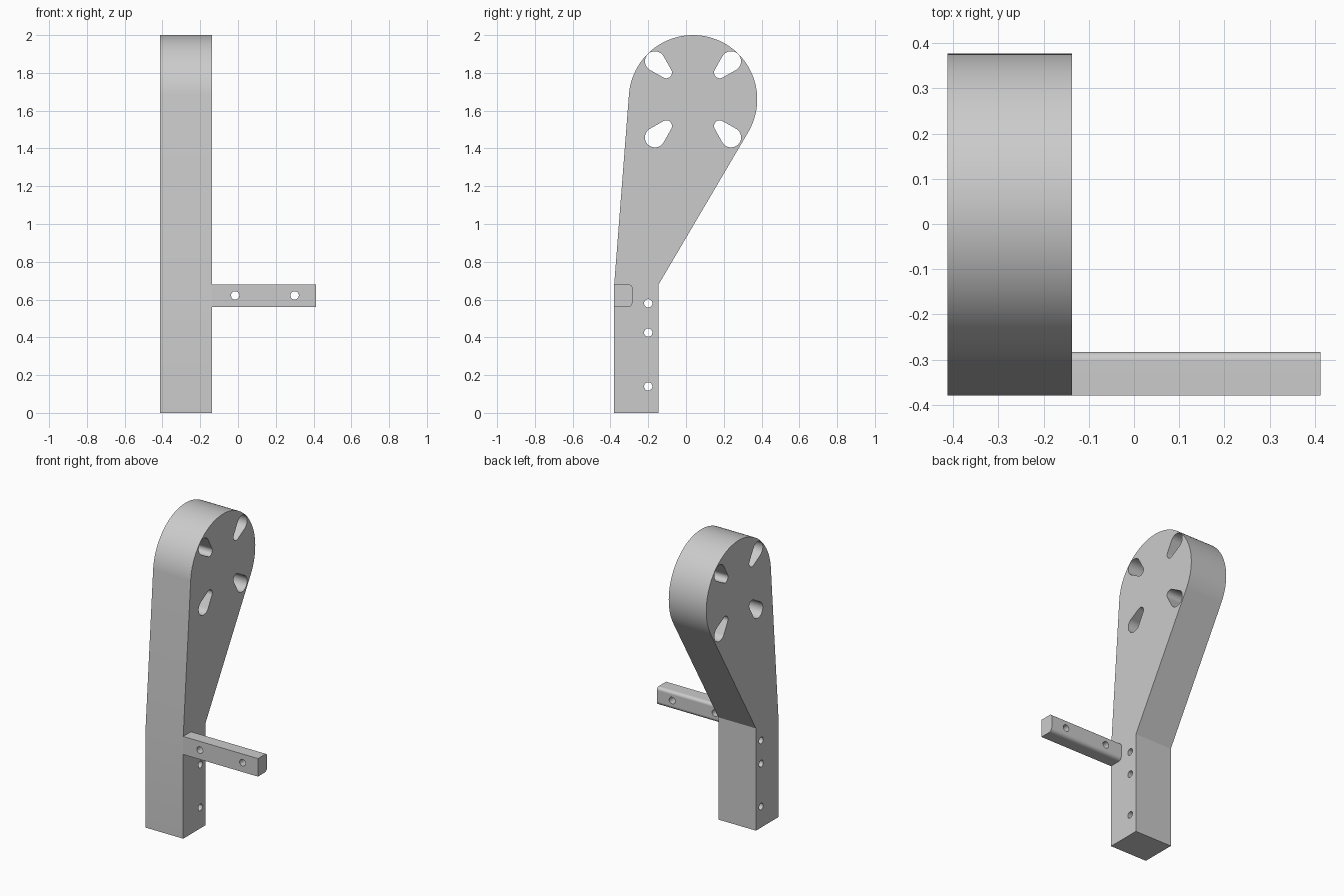
import bpy, bmesh
from math import sin, cos, asin, atan2, hypot, pi, radians
from mathutils import Vector

cube = bpy.data.objects.get("Cube")
if cube:
    bpy.data.objects.remove(cube, do_unlink=True)

grey = bpy.data.materials.new("plain grey")
grey.use_nodes = True
grey.diffuse_color = (0.6, 0.6, 0.6, 1)
grey.node_tree.nodes["Principled BSDF"].inputs["Base Color"].default_value = (0.6, 0.6, 0.6, 1)


def arc(cx, cy, r, start, end, steps):
    return [(cx + r * cos(start + (end - start) * i / steps),
             cy + r * sin(start + (end - start) * i / steps)) for i in range(steps + 1)]


def circle(cx, cy, r):
    return arc(cx, cy, r, 0, 2 * pi, 32)[:-1]


def prism(name, outline, axis, low, high):
    """Extrude a 2D outline along x (outline in y, z) or along y (outline in x, z)."""
    place = (lambda p: (low, *p)) if axis == "x" else (lambda p: (p[0], low, p[1]))
    bm = bmesh.new()
    face = bm.faces.new([bm.verts.new(place(p)) for p in outline])
    new = bmesh.ops.extrude_face_region(bm, geom=[face])["geom"]
    step = Vector((high - low, 0, 0) if axis == "x" else (0, high - low, 0))
    bmesh.ops.translate(bm, vec=step, verts=[v for v in new if isinstance(v, bmesh.types.BMVert)])
    bmesh.ops.recalc_face_normals(bm, faces=bm.faces)
    mesh = bpy.data.meshes.new(name)
    bm.to_mesh(mesh)
    bm.free()
    mesh.materials.append(grey)
    obj = bpy.data.objects.new(name, mesh)
    bpy.context.collection.objects.link(obj)
    return obj


def drill(obj, outlines, axis, low, high):
    """Cut every outline through the object, then smooth its round walls."""
    bpy.ops.object.select_all(action="DESELECT")
    bpy.context.view_layer.objects.active = obj
    obj.select_set(True)
    for outline in outlines:
        cutter = prism("hole_cutter", outline, axis, low, high)
        cutter.hide_render = True
        mod = obj.modifiers.new("hole", "BOOLEAN")
        mod.operation, mod.solver, mod.object = "DIFFERENCE", "EXACT", cutter
        bpy.ops.object.modifier_apply(modifier=mod.name)
        bpy.data.objects.remove(cutter, do_unlink=True)
    bpy.ops.object.shade_smooth_by_angle(angle=radians(30))
    obj.modifiers.new("flat walls", "WEIGHTED_NORMAL").keep_sharp = True


# Main arm: straight foot, flaring along tangents into a round head
FRONT, BACK, KINK = -0.38, -0.145, 0.68
HEAD_Y, HEAD_Z, HEAD_R = 0.037, 1.66, 0.34


def tangent_angle(y, side):
    dy, dz = HEAD_Y - y, HEAD_Z - KINK
    return atan2(dz, dy) + side * (asin(HEAD_R / hypot(dy, dz)) + pi / 2)


head = arc(HEAD_Y, HEAD_Z, HEAD_R, tangent_angle(BACK, -1), tangent_angle(FRONT, 1), 72)
outline = [(FRONT, 0), (BACK, 0), (BACK, KINK)] + head + [(FRONT, KINK)]
arm = prism("main_arm", outline, "x", -0.413, -0.137)


# Tapered slots on the diagonals of the head, wide end outward
def tapered_slot(angle, inner=0.2, outer=0.285, small=0.03, big=0.053):
    lean = asin((big - small) / (outer - inner))
    spread = pi / 2 + lean

    def end(dist, r, a, b):
        return arc(HEAD_Y + dist * cos(angle), HEAD_Z + dist * sin(angle),
                   r, angle + a, angle + b, 20)
    return end(outer, big, -spread, spread) + end(inner, small, spread, 2 * pi - spread)


holes = [tapered_slot(pi / 4 + i * pi / 2) for i in range(4)]
holes += [circle(-0.2, z, 0.022) for z in (0.14, 0.425, 0.58)]
drill(arm, holes, "x", -0.6, 0.1)

# Side bar: square front, rounded back edges, two screw holes
BAR_BACK, LOW, HIGH = -0.283, 0.56, KINK
profile = [(FRONT, HIGH), (FRONT, LOW)]
profile += arc(BAR_BACK - 0.027, LOW + 0.027, 0.027, -pi / 2, 0, 10)
profile += arc(BAR_BACK - 0.02, HIGH - 0.02, 0.02, 0, pi / 2, 10)
bar = prism("side_bar", profile, "x", -0.137, 0.413)
drill(bar, [circle(x, 0.622, 0.022) for x in (-0.015, 0.3)], "y", -0.5, -0.2)
